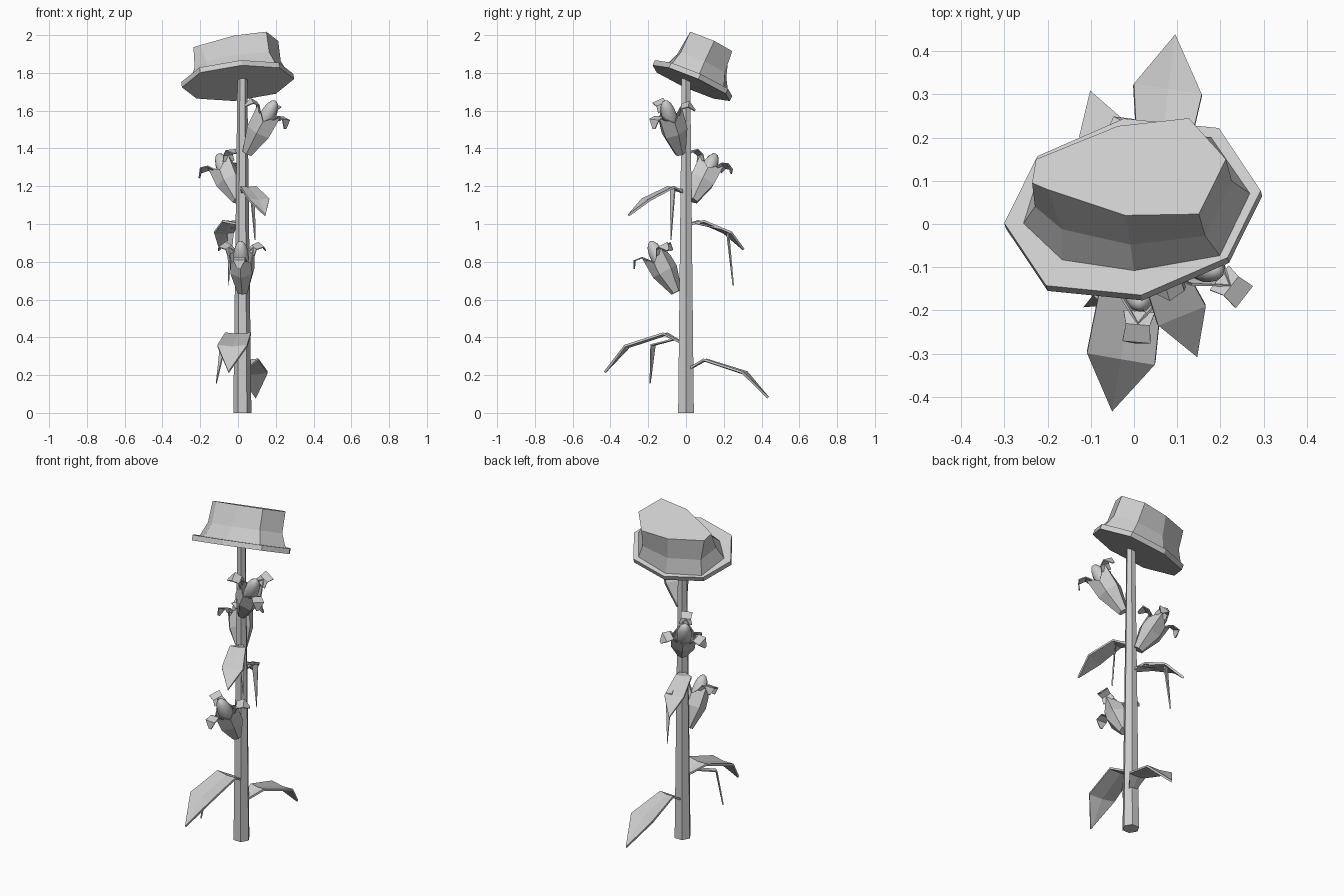
import bpy, bmesh, math
from mathutils import Vector

cube = bpy.data.objects.get("Cube")
if cube:
    bpy.data.objects.remove(cube)

grey = bpy.data.materials.new("light_grey")
grey.use_nodes = True
grey.diffuse_color = (0.6, 0.6, 0.6, 1)
grey.node_tree.nodes["Principled BSDF"].inputs["Base Color"].default_value = (0.6, 0.6, 0.6, 1)


def finish(bm, name):
    bmesh.ops.recalc_face_normals(bm, faces=bm.faces)
    mesh = bpy.data.meshes.new(name)
    bm.to_mesh(mesh)
    bm.free()
    mesh.materials.append(grey)
    obj = bpy.data.objects.new(name, mesh)
    bpy.context.collection.objects.link(obj)
    return obj


def loft(bm, rings, closed=True, cap_start=True, cap_end=True):
    """Skin a list of equal-length point rings."""
    vs = [[bm.verts.new(p) for p in r] for r in rings]
    n = len(vs[0])
    for a, b in zip(vs, vs[1:]):
        for i in range(n if closed else n - 1):
            j = (i + 1) % n
            bm.faces.new((a[i], a[j], b[j], b[i]))
    if cap_start:
        bm.faces.new(vs[0])
    if cap_end:
        bm.faces.new(vs[-1])
    return vs


# Stem: tapered hexagonal post
def hexagon(r, z):
    return [(0.023 + r * math.cos(k * math.pi / 3), r * math.sin(k * math.pi / 3), z) for k in range(6)]


bm = bmesh.new()
loft(bm, [hexagon(0.048, 0), hexagon(0.026, 1.77)])
finish(bm, "stem")


# Hat: every ring lies on a plane tilted back and slightly sideways
def tilted(points, height):
    return [Vector((x, y, height + 0.13 * x - 0.45 * y)) for x, y in points]


up = Vector((-0.118, 0.41, 0.906))
half = [(-0.297, -0.01), (-0.2, -0.155), (0.02, -0.177), (0.22, -0.09)]
brim_low = tilted(half + [(-x, 0.055 - y) for x, y in half], 1.758)
brim_high = [p + up * 0.03 for p in brim_low]
bm = bmesh.new()
loft(bm, [brim_low, brim_high])
finish(bm, "hat_brim")

foot = tilted([(-0.257, 0), (-0.167, -0.085), (0, -0.11), (0.2, -0.075),
               (0.27, 0.07), (0.18, 0.2), (-0.02, 0.225), (-0.21, 0.15)], 1.788)
top = tilted([(-0.236, 0.095), (-0.2, 0.08), (-0.02, 0.02), (0.15, 0.023),
              (0.213, 0.15), (0.127, 0.245), (-0.037, 0.227), (-0.227, 0.15)], 2.009)
axis_mid = Vector((-0.01, 0.07, 1.85))
waist = []
for f, t in zip(foot, top):
    p = f.lerp(t, 0.4)
    inward = axis_mid - p
    waist.append(p + (inward - up * inward.dot(up)) * 0.08)
bm = bmesh.new()
loft(bm, [foot, waist, top])
finish(bm, "hat_crown")


# Leaves: folded blades through (point, half width) sections
def leaf(name, sections, thickness=0.012):
    pts = [Vector(s[0]) for s in sections]
    out = pts[-1] - pts[0]
    side = Vector((-out.y, out.x, 0)).normalized()
    bm = bmesh.new()
    loft(bm, [[p - side * w, p - Vector((0, 0, 0.1 * w)), p + side * w]
              for p, (_, w) in zip(pts, sections)], False, False, False)
    bmesh.ops.remove_doubles(bm, verts=bm.verts, dist=0.0005)
    obj = finish(bm, name)
    solid = obj.modifiers.new("thickness", "SOLIDIFY")
    solid.thickness = thickness
    solid.offset = 0


leaf("lower_back_leaf", [((0.03, 0.02, 0.235), 0.02), ((0.06, 0.1, 0.282), 0.05),
                         ((0.078, 0.31, 0.215), 0.08), ((0.095, 0.435, 0.08), 0)])
leaf("lower_front_leaf", [((0.02, -0.02, 0.37), 0.02), ((0, -0.11, 0.42), 0.07),
                          ((-0.03, -0.31, 0.355), 0.08), ((-0.05, -0.43, 0.215), 0)])
leaf("upper_back_leaf", [((0.01, 0.02, 1.0), 0.015), ((-0.04, 0.08, 1.015), 0.045),
                         ((-0.075, 0.22, 0.955), 0.055), ((-0.1, 0.305, 0.865), 0)])
leaf("upper_front_leaf", [((0.03, -0.02, 1.17), 0.015), ((0.055, -0.08, 1.195), 0.045),
                          ((0.11, -0.21, 1.13), 0.06), ((0.145, -0.305, 1.045), 0)])

# Narrow drooping blades beside the leaves
for name, root, bend, tip in [
        ("lower_front_sprig", (0, -0.06, 0.39), (-0.08, -0.175, 0.36), (-0.115, -0.19, 0.155)),
        ("upper_back_sprig", (0.01, 0.05, 1.005), (-0.04, 0.22, 0.965), (-0.05, 0.25, 0.675)),
        ("upper_front_sprig", (0.03, -0.02, 1.18), (0.075, -0.07, 1.19), (0.09, -0.08, 0.915))]:
    leaf(name, [(root, 0.012), (bend, 0.018), (tip, 0)], 0.008)


# Flowers: three-petalled cup, curled lips and an egg-shaped heart
def flower(name, base, rim, turn):
    base, rim = Vector(base), Vector(rim)
    length = (rim - base).length
    rot = (rim - base).to_track_quat('Z', 'Y')

    def at(r, angle, t):
        a = math.radians(angle + turn)
        return base + rot @ Vector((r * math.cos(a), r * math.sin(a), t * length))

    bm = bmesh.new()
    loft(bm, [[at(0.03, k * 60, 0) for k in range(6)],
              [at(0.075 if k % 2 == 0 else 0.066, k * 60, 0.5) for k in range(6)],
              [at(0.08, k * 60, 1.0) if k % 2 == 0 else at(0.062, k * 60, 0.76)
               for k in range(6)]], cap_end=False)
    cup = finish(bm, name + "_cup")
    bm = bmesh.new()
    for a in (0, 120, 240):
        loft(bm, [[at(0.068, a - 32, 0.88), at(0.068, a + 32, 0.88)],
                  [at(0.082, a - 20, 1.0), at(0.082, a + 20, 1.0)],
                  [at(0.125, a - 15, 1.02), at(0.125, a + 15, 1.02)],
                  [at(0.145, a - 3, 0.86), at(0.145, a + 3, 0.86)]], False, False, False)
    lips = finish(bm, name + "_lips")
    for obj in (cup, lips):
        solid = obj.modifiers.new("thickness", "SOLIDIFY")
        solid.thickness = 0.006
    bm = bmesh.new()
    bmesh.ops.create_uvsphere(bm, u_segments=10, v_segments=8, radius=1)
    for v in bm.verts:
        v.co = base.lerp(rim, 0.82) + rot @ Vector((v.co.x * 0.042, v.co.y * 0.042, v.co.z * 0.1))
    for f in bm.faces:
        f.smooth = True
    finish(bm, name + "_heart")


flower("upper_flower", (0.05, -0.03, 1.375), (0.175, -0.1, 1.61), 20)
flower("middle_flower", (0, 0.035, 1.125), (-0.085, 0.135, 1.325), 80)
flower("lower_flower", (0.025, -0.05, 0.64), (0.015, -0.165, 0.86), 30)
